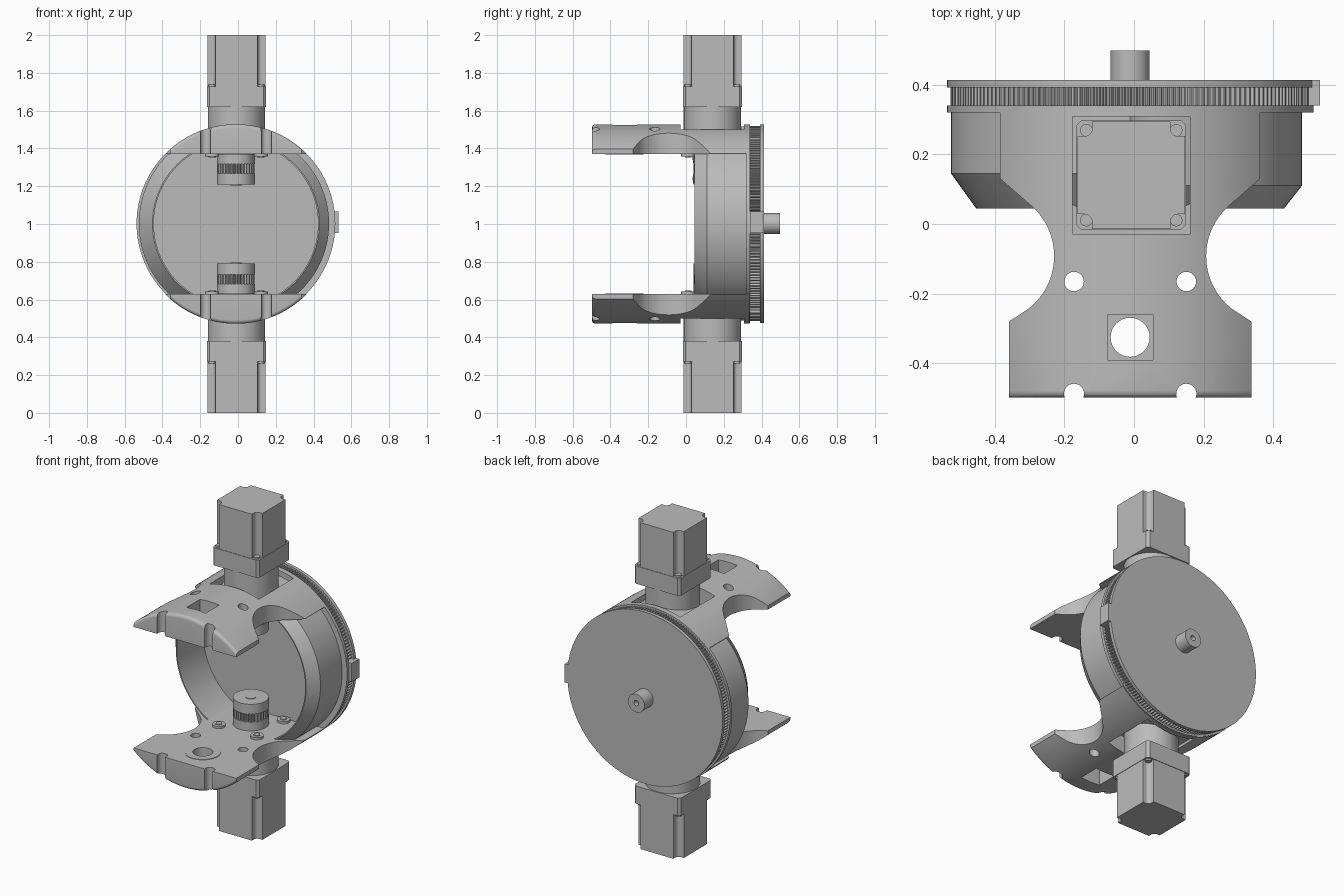
import bpy, bmesh, math
from math import sin, cos, pi, sqrt
from mathutils import Matrix

if "Cube" in bpy.data.objects:
    bpy.data.objects.remove(bpy.data.objects["Cube"])

CX, CZ = -0.011, 1.002    # drum axis
MX, MY = -0.008, 0.14     # motor axis
R = 0.526                 # outer radius of arms and flanges
FLAT = 1.371              # inner face of the upper arm
POCKET = 1.42             # floor of the arm pockets
FRONT = -0.498            # front edge of the arms

grey = bpy.data.materials.new("machine_grey")
grey.use_nodes = True
colour = (0.5, 0.5, 0.5, 1)
grey.diffuse_color = colour
grey.node_tree.nodes["Principled BSDF"].inputs["Base Color"].default_value = colour
made = []


def finish(name, bm):
    bmesh.ops.recalc_face_normals(bm, faces=bm.faces)
    me = bpy.data.meshes.new(name)
    bm.to_mesh(me)
    bm.free()
    me.materials.append(grey)
    ob = bpy.data.objects.new(name, me)
    bpy.context.collection.objects.link(ob)
    made.append(ob)
    return ob


def thicken(bm, lift):
    # second skin at lift(point), joined to the first along every open edge
    faces = list(bm.faces)
    rim = [e for e in bm.edges if e.is_boundary]
    top = {v: bm.verts.new(lift(v.co)) for v in list(bm.verts)}
    for f in faces:
        bm.faces.new([top[v] for v in reversed(f.verts)])
    for e in rim:
        p, q = e.verts
        bm.faces.new((p, q, top[q], top[p]))


def prism(name, pts, lo, hi, axis="z"):
    bm = bmesh.new()
    if axis == "z":
        bm.faces.new([bm.verts.new((u, v, lo)) for u, v in pts])
        thicken(bm, lambda c: (c.x, c.y, hi))
    else:
        bm.faces.new([bm.verts.new((u, lo, v)) for u, v in pts])
        thicken(bm, lambda c: (c.x, hi, c.z))
    return finish(name, bm)


def plate(name, loops, lo, height, cuts_x=(), cuts_y=()):
    # flat plate with holes; height(x, y) shapes its top
    bm = bmesh.new()
    for loop in loops:
        vs = [bm.verts.new((x, y, lo)) for x, y in loop]
        for p, q in zip(vs, vs[1:] + vs[:1]):
            bm.edges.new((p, q))
    bmesh.ops.triangle_fill(bm, edges=bm.edges[:], use_beauty=True)
    planes = [((x, 0, 0), (1, 0, 0)) for x in cuts_x] + [((0, y, 0), (0, 1, 0)) for y in cuts_y]
    for co, no in planes:
        bmesh.ops.bisect_plane(bm, geom=bm.verts[:] + bm.edges[:] + bm.faces[:],
                               dist=1e-5, plane_co=co, plane_no=no)
    thicken(bm, lambda c: (c.x, c.y, height(c.x, c.y)))
    return finish(name, bm)


def arc(u, v, r, a0, a1, n):
    return [(u + r * cos(a0 + (a1 - a0) * i / n), v + r * sin(a0 + (a1 - a0) * i / n)) for i in range(n + 1)]


def circle(u, v, r, n=32):
    return arc(u, v, r, 0, 2 * pi, n)[:-1]


def square(u, v, h):
    return [(u - h, v - h), (u + h, v - h), (u + h, v + h), (u - h, v + h)]


def four_corners(corner):
    # repeat one corner outline around the motor axis
    pts = []
    for k in range(4):
        c, s = round(cos(k * pi / 2)), round(sin(k * pi / 2))
        pts += [(MX + c * x - s * y, MY + s * x + c * y) for x, y in corner]
    return pts


def gear(u, v, r, depth, teeth):
    pts = []
    for i in range(teeth * 4):
        a = 2 * pi * i / (teeth * 4)
        rad = r if i % 4 < 2 else r - depth
        pts.append((u + rad * cos(a), v + rad * sin(a)))
    return pts


def lathe(name, profile, steps=96):
    # profile of (radius, y) turned about the drum axis
    bm = bmesh.new()
    vs = [bm.verts.new((CX, y, CZ + r)) for r, y in profile]
    es = [bm.edges.new(p) for p in zip(vs, vs[1:])]
    bmesh.ops.spin(bm, geom=vs + es, cent=(CX, 0, CZ), axis=(0, 1, 0), angle=2 * pi, steps=steps)
    bmesh.ops.remove_doubles(bm, verts=bm.verts, dist=1e-4)
    return finish(name, bm)


# Drum bowl, a little slimmer on the left side
bowl = lathe("drum_bowl", [(0, 0.30), (0.435, 0.30), (0.435, 0.045), (0.442, 0.045),
                           (0.514, 0.145), (0.514, 0.33), (0, 0.33)])
for v in bowl.data.vertices:
    dx, dz = v.co.x - CX, v.co.z - CZ
    r = math.hypot(dx, dz)
    if r > 0.5 and dx > 0.01:
        v.co.x, v.co.z = CX + dx * 0.493 / r, CZ + dz * 0.493 / r
        if v.co.y < 0.2:
            v.co.y = 0.11

# Toothed rim between two flanges, with the rear shaft
prism("front_flange", circle(CX, CZ, R, 128), 0.32, 0.34, "y")
prism("ring_gear", gear(CX, CZ, 0.516, 0.012, 180), 0.335, 0.395, "y")
prism("back_plate", circle(CX, CZ, R, 128), 0.392, 0.413, "y")
lathe("rear_shaft", [(0.056, 0.41), (0.056, 0.498), (0.016, 0.498), (0.016, 0.47), (0, 0.47)], 40)
tab = square(0.506, CZ + 0.003, 0.027)
prism("rim_tab", [(u, CZ + (v - CZ) * 2.1) for u, v in tab], 0.34, 0.413, "y")

# Arm plan: waisted sides and two notches in the front edge
half = arc(0.161, -0.487, 0.029, pi + 0.39, -0.39, 14) + [(0.348, FRONT), (0.348, -0.28)]
half += arc(0.41, -0.092, 0.192, pi + 0.9, pi - 0.9, 20) + [(0.373, 0.13), (0.373, 0.335)]
outline = [(CX + x, y) for x, y in half] + [(CX - x, y) for x, y in reversed(half)]
small = square(CX, -0.325, 0.065)
pocket = square(MX, MY, 0.168)
holes = [circle(CX + s * 0.161, -0.165, 0.028, 24) for s in (-1, 1)]
ROUND = 0.02


def arm_top(x, y):
    t = min(ROUND, max(0, FRONT + ROUND - y))
    return CZ + sqrt(R * R - (x - CX) ** 2) - ROUND + sqrt(ROUND * ROUND - t * t)


# Upper arm with its pocket floors
halves = [plate("arm", [outline, small, pocket] + holes, FLAT, arm_top,
                [CX + 0.371 * i / 24 for i in range(-24, 25)],
                [FRONT + ROUND * f for f in (0.05, 0.2, 0.4, 0.7, 1)])]
bore = circle(CX, -0.325, 0.056)
halves.append(plate("small_pocket_floor", [small, bore], FLAT, lambda x, y: POCKET))
halves.append(plate("bore_ring", [circle(CX, -0.325, 0.1, 40), bore], FLAT - 0.003, lambda x, y: FLAT + 0.002))
halves.append(prism("motor_pocket_floor", pocket, FLAT, POCKET))

# Motor: grooved body, square flange and round boss
h, g = 0.154, 0.042
groove = [(h, h - g), (h - 0.02, h - g)] + arc(h - 0.02, h - 0.02, g - 0.02, -pi / 2, -pi, 6) + [(h - g, h)]
halves.append(prism("motor_body", four_corners(groove), 1.69, 2.0))
halves.append(prism("motor_flange", four_corners([(0.157, 0.143), (0.143, 0.157)]), 1.62, 1.728))
halves.append(prism("motor_boss", circle(MX, MY, 0.152, 48), 1.41, 1.63))

# Corner screws on the motor flange and on the inner face of the arm
for sx in (-1, 1):
    for sy in (-1, 1):
        x, y = MX + sx * 0.129, MY + sy * 0.129
        halves.append(prism("flange_screw", circle(x, y, 0.018, 20), 1.72, 1.738))
        halves.append(prism("washer", circle(x, y, 0.037, 24), 1.357, 1.372))
        halves.append(prism("screw_head", circle(x, y, 0.02, 6), 1.352, 1.36))

# Toothed pulley on the motor shaft
halves.append(prism("pulley_base", circle(CX, MY, 0.1, 40), 1.318, 1.375))
halves.append(prism("pulley_teeth", gear(CX, MY, 0.099, 0.01, 32), 1.265, 1.32))
halves.append(prism("pulley_hub", circle(CX, MY, 0.1, 40), 1.208, 1.268))
halves.append(prism("pulley_shaft", circle(CX, MY, 0.03, 24), 1.205, 1.21))

# Lower half mirrors the upper half
flip = Matrix.Translation((0, 0, 2)) @ Matrix.Diagonal((1, 1, -1, 1))
for ob in halves:
    base = ob.name.split(".")[0]
    low = ob.copy()
    low.data = ob.data.copy()
    low.data.transform(flip)
    low.data.flip_normals()
    low.name = "lower_" + base
    ob.name = "upper_" + base
    bpy.context.collection.objects.link(low)
    made.append(low)

# Set screws on the upper pulley
for z in (1.348, 1.24):
    prism("set_screw", circle(CX, z, 0.025, 24), MY - 0.103, MY - 0.08, "y")
    prism("set_screw_socket", circle(CX, z, 0.012, 6), MY - 0.105, MY - 0.09, "y")

# Smooth the round parts and keep hard edges
bpy.ops.object.select_all(action="DESELECT")
for ob in made:
    ob.select_set(True)
bpy.context.view_layer.objects.active = made[0]
bpy.ops.object.shade_smooth_by_angle(angle=math.radians(30))
